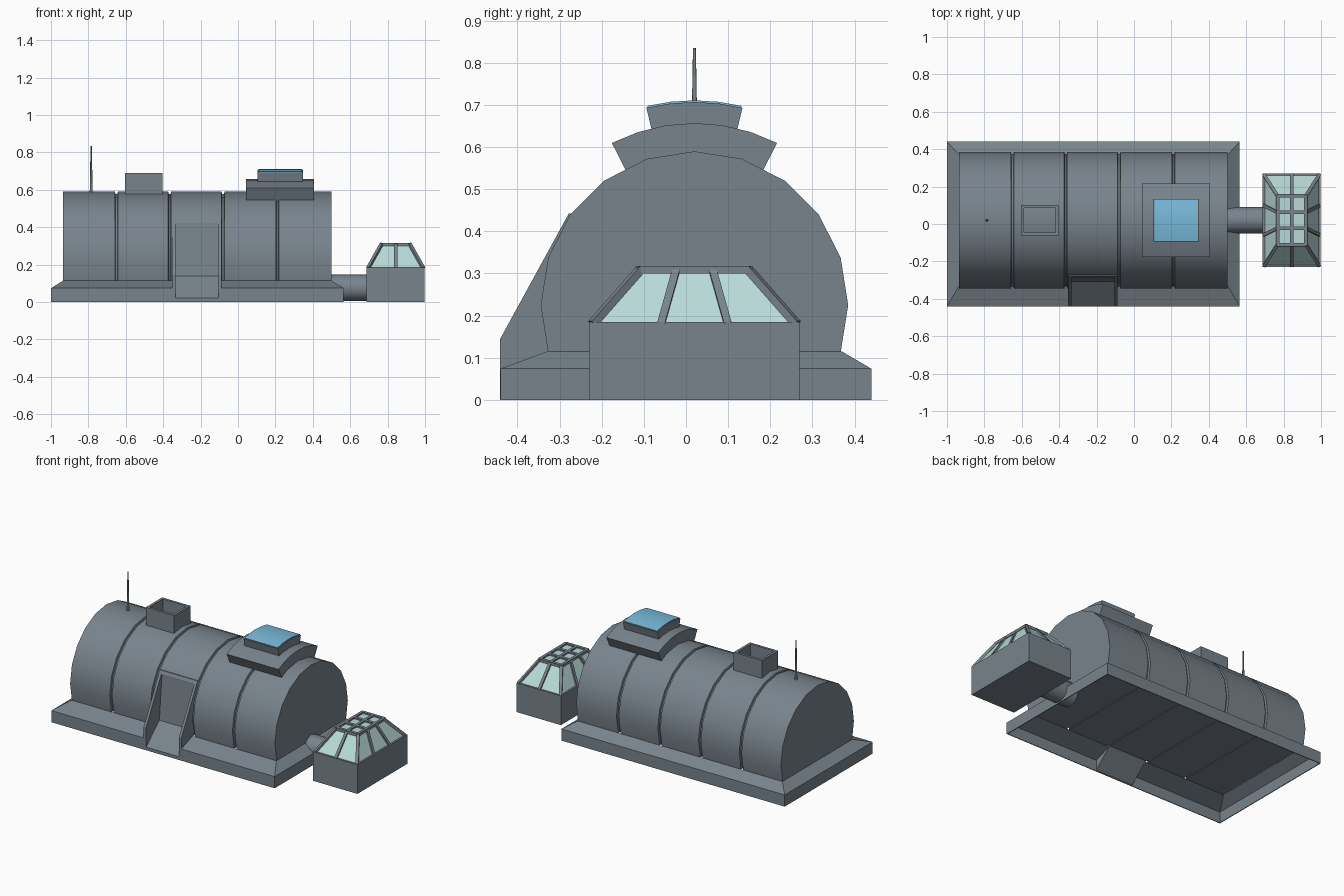
import bpy, bmesh, math
from mathutils import Vector, Matrix

if "Cube" in bpy.data.objects:
    bpy.data.objects.remove(bpy.data.objects["Cube"])


def material(name, rgb):
    m = bpy.data.materials.new(name)
    m.diffuse_color = (*rgb, 1)
    m.use_nodes = True
    m.node_tree.nodes["Principled BSDF"].inputs["Base Color"].default_value = m.diffuse_color
    return m


GREY = material("hull grey", (0.19, 0.23, 0.265))
GLASS = material("pale glass", (0.48, 0.70, 0.68))
BLUE = material("skylight blue", (0.19, 0.49, 0.70))

CY, CZ, R = 0.02, 0.225, 0.365      # hull axis and radius


def finish(name, bm, mat):
    bmesh.ops.recalc_face_normals(bm, faces=bm.faces)
    me = bpy.data.meshes.new(name)
    bm.to_mesh(me)
    bm.free()
    me.materials.append(mat)
    ob = bpy.data.objects.new(name, me)
    bpy.context.collection.objects.link(ob)
    return ob


def loft(name, rings, mat, closed=False):
    """Join rings of points; cap the ends, or join last to first if closed."""
    bm = bmesh.new()
    vs = [[bm.verts.new(p) for p in ring] for ring in rings]
    n = len(vs[0])
    pairs = list(zip(vs, vs[1:])) + ([(vs[-1], vs[0])] if closed else [])
    for a, b in pairs:
        for i in range(n):
            j = (i + 1) % n
            bm.faces.new((a[i], a[j], b[j], b[i]))
    if not closed:
        bm.faces.new(vs[0])
        bm.faces.new(vs[-1])
    return finish(name, bm, mat)


def prism(name, profile, x0, x1, mat):
    return loft(name, [[(x, y, z) for y, z in profile] for x in (x0, x1)], mat)


def arc(r, a0, a1, n):
    """Points about the hull axis, angles in degrees from +y."""
    out = []
    for i in range(n + 1):
        a = math.radians(a0 + (a1 - a0) * i / n)
        out.append((CY + r * math.cos(a), CZ + r * math.sin(a)))
    return out


def rect(x0, x1, y0, y1, z):
    return [(x0, y0, z), (x1, y0, z), (x1, y1, z), (x0, y1, z)]


def select(ob):
    bpy.ops.object.select_all(action='DESELECT')
    ob.select_set(True)
    bpy.context.view_layer.objects.active = ob


def smooth(ob, deg=25):
    select(ob)
    bpy.ops.object.shade_smooth_by_angle(angle=math.radians(deg))


def cut(ob, cutter):
    mod = ob.modifiers.new("cut", 'BOOLEAN')
    mod.object, mod.operation, mod.solver = cutter, 'DIFFERENCE', 'EXACT'
    select(ob)
    bpy.ops.object.modifier_apply(modifier=mod.name)


# Barrel hull with four ring grooves
stations = [(-0.935, R)]
for gx in (-0.65, -0.365, -0.08, 0.21):
    stations += [(gx - 0.008, R), (gx - 0.005, R - 0.012),
                 (gx + 0.005, R - 0.012), (gx + 0.008, R)]
stations.append((0.50, R))
hull = loft("barrel_hull", [[(x, y, z) for y, z in arc(r, -18, 198, 12)]
                            for x, r in stations], GREY)

# Hollow skirt around the base
t = 0.005
skirt = loft("base_skirt", [
    rect(-1, 0.565, -0.44, 0.44, 0),
    rect(-1, 0.565, -0.44, 0.44, 0.074),
    rect(-0.935, 0.50, -0.33, 0.37, 0.115),
    rect(-0.93, 0.495, -0.325, 0.365, 0.109),
    rect(-1 + t, 0.565 - t, -0.44 + t, 0.44 - t, 0.069),
    rect(-1 + t, 0.565 - t, -0.44 + t, 0.44 - t, 0)], GREY, closed=True)

# Door porch with slanted cheeks, recessed door and ramp
porch = prism("door_porch", [(-0.27, 0.443), (-0.278, 0.443), (-0.441, 0.145),
                             (-0.441, 0.001), (-0.31, 0.12), (-0.27, 0.13)],
              -0.352, -0.088, GREY)
cutter = prism("door_cutter", [(-0.283, 0.422), (-0.308, 0.14), (-0.442, 0.02),
                               (-0.6, 0.02), (-0.6, 0.422)],
               -0.335, -0.105, GREY)
cutter.hide_render = True
for ob in (hull, skirt, porch):
    cut(ob, cutter)
bpy.data.objects.remove(cutter)
smooth(hull)
smooth(skirt, 20)


# Two-step skylight on the roof
def roof_sector(name, r0, r1, half, n, x0, x1, mat):
    ob = prism(name, arc(r1, 90 - half, 90 + half, n)
               + arc(r0, 90 + half, 90 - half, n), x0, x1, mat)
    smooth(ob)


roof_sector("skylight_base", 0.35, 0.432, 27, 6, 0.043, 0.407, GREY)
roof_sector("skylight_frame", 0.42, 0.482, 13.7, 4, 0.105, 0.347, GREY)
roof_sector("skylight_pane", 0.478, 0.486, 13.3, 4, 0.11, 0.342, BLUE)

# Open vent box on the roof
loft("roof_vent", [
    rect(-0.603, -0.405, -0.062, 0.102, 0.56),
    rect(-0.603, -0.405, -0.062, 0.102, 0.69),
    rect(-0.587, -0.421, -0.046, 0.086, 0.69),
    rect(-0.587, -0.421, -0.046, 0.086, 0.56)], GREY, closed=True)


# Antenna and connecting tunnel
def tube(name, r0, r1, length, n, matrix):
    bm = bmesh.new()
    bmesh.ops.create_cone(bm, cap_ends=True, segments=n, radius1=r0,
                          radius2=r1, depth=length, matrix=matrix)
    smooth(finish(name, bm, GREY), 50)


tube("antenna", 0.008, 0.0035, 0.26, 8, Matrix.Translation((-0.785, 0.02, 0.705)))
tube("tunnel", 0.071, 0.071, 0.22, 12,
     Matrix.Translation((0.595, 0.02, 0.076)) @ Matrix.Rotation(math.pi / 2, 4, 'Y'))

# Greenhouse: base box, glass roof and glazing bars
loft("greenhouse_base", [rect(0.688, 0.998, -0.23, 0.27, z) for z in (0, 0.185)], GREY)
X0, X1, Y0, Y1 = 0.698, 0.988, -0.22, 0.26      # roof foot
U0, U1, V0, V1 = 0.768, 0.918, -0.11, 0.15      # roof top
ZB, ZT = 0.183, 0.308
loft("greenhouse_glass", [rect(X0, X1, Y0, Y1, ZB),
                          rect(U0, U1, V0, V1, ZT)], GLASS)

bars = bmesh.new()
MID = Vector((0.843, 0.02, 0.1))


def bar(a, b, hint=None, w=0.018):
    a, b = Vector(a), Vector(b)
    d = (b - a).normalized()
    c = (a + b) / 2
    side = d.cross(Vector(hint) if hint else c - MID).normalized()
    rot = Matrix((side, d.cross(side), d)).transposed().to_4x4()
    size = Matrix.Diagonal((w, w, (b - a).length + 0.008, 1))
    bmesh.ops.create_cube(bars, size=1, matrix=Matrix.Translation(c) @ rot @ size)


top = rect(U0, U1, V0, V1, ZT)
for i, foot in enumerate(rect(X0, X1, Y0, Y1, ZB)):
    bar(foot, top[i])                       # corner bars
    bar(top[i], top[(i + 1) % 4], (0, 0, 1))  # top rim
xm = (X0 + X1) / 2
for y, v in ((Y0, V0), (Y1, V1)):           # one bar on each short side
    bar((xm, y, ZB), (xm, v, ZT), (0, y - 0.02, 0.2))
bar((xm, V0, ZT), (xm, V1, ZT), (0, 0, 1))
for y, v in ((-0.058, -0.023), (0.098, 0.063)):  # two bars on each long side
    for x, u in ((X0, U0), (X1, U1)):
        bar((x, y, ZB), (u, v, ZT), (x - xm, 0, 0.1))
    bar((U0, v, ZT), (U1, v, ZT), (0, 0, 1))
finish("greenhouse_bars", bars, GREY)
